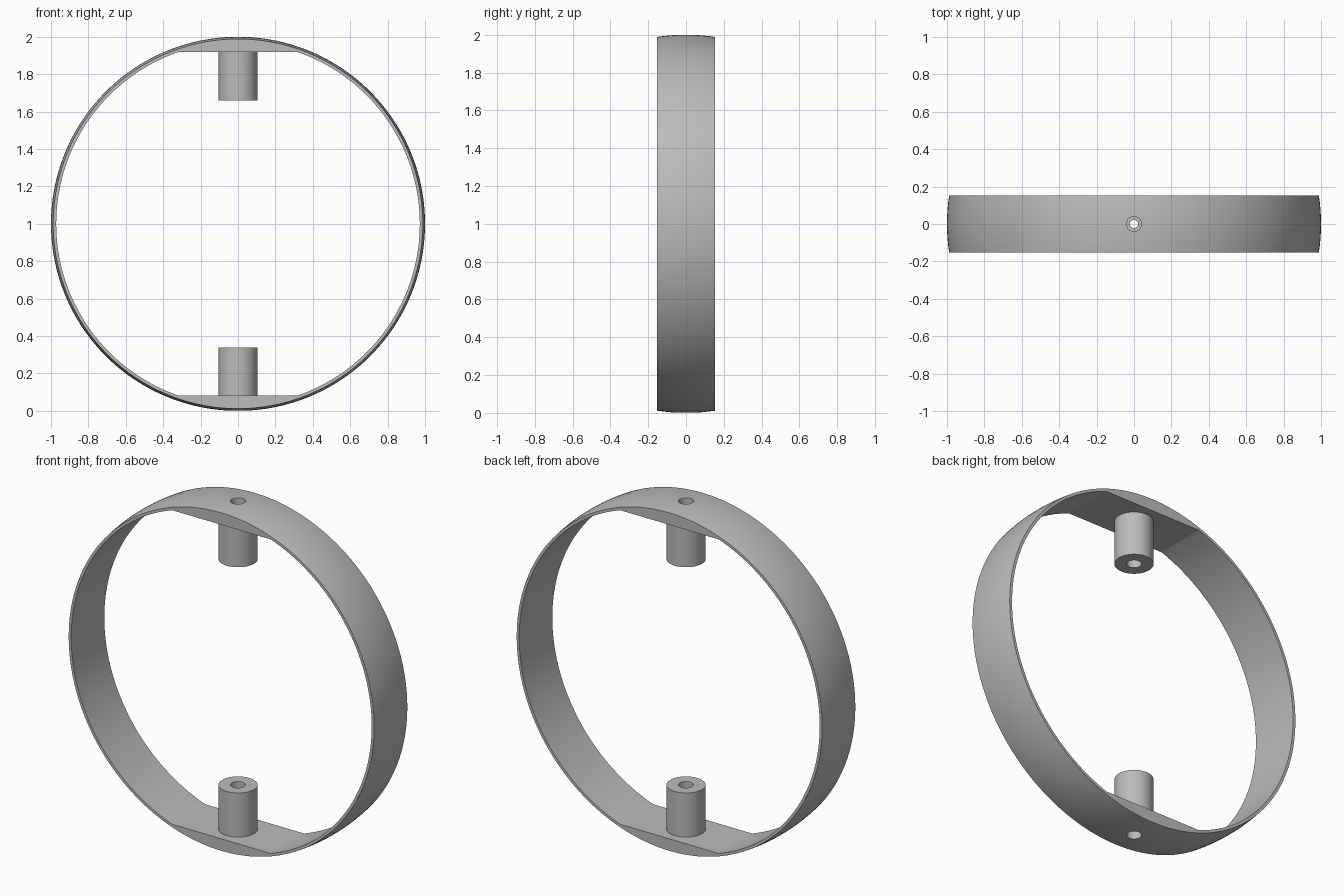
import bpy, bmesh
from math import sin, cos, acos, pi, sqrt, radians

cube = bpy.data.objects.get("Cube")
if cube:
    bpy.data.objects.remove(cube, do_unlink=True)

HALF_WIDTH = 0.153     # half depth of the band
INNER = 0.972          # inner radius of the band
FLAT = 0.918           # distance of the flat pads from the centre
SEGMENTS = 180
ROWS = 10

grey = bpy.data.materials.new("plain grey")
grey.use_nodes = True
grey.diffuse_color = (0.5, 0.5, 0.5, 1)
grey.node_tree.nodes["Principled BSDF"].inputs["Base Color"].default_value = grey.diffuse_color


def make_object(name, bm):
    bmesh.ops.recalc_face_normals(bm, faces=bm.faces)
    mesh = bpy.data.meshes.new(name)
    bm.to_mesh(mesh)
    bm.free()
    mesh.materials.append(grey)
    obj = bpy.data.objects.new(name, mesh)
    bpy.context.collection.objects.link(obj)
    return obj


def bridge_rings(bm, rings):
    """Skin a list of closed vertex rings, each joined to the next."""
    for a, b in zip(rings, rings[1:]):
        n = len(a)
        for i in range(n):
            j = (i + 1) % n
            bm.faces.new((a[i], a[j], b[j], b[i]))


def lathe(name, profile, sides=64):
    """Solid turned around z from (radius, height) pairs, capped at both ends."""
    bm = bmesh.new()
    rings = [[bm.verts.new((r * cos(2 * pi * i / sides), r * sin(2 * pi * i / sides), z))
              for i in range(sides)] for r, z in profile]
    bridge_rings(bm, rings)
    bm.faces.new(rings[0])
    bm.faces.new(rings[-1])
    return make_object(name, bm)


def apply_boolean(target, tool, operation):
    mod = target.modifiers.new("boolean", 'BOOLEAN')
    mod.operation = operation
    mod.solver = 'EXACT'
    mod.object = tool
    bpy.context.view_layer.objects.active = target
    bpy.ops.object.modifier_apply(modifier=mod.name)
    bpy.data.objects.remove(tool, do_unlink=True)


# Band: spherical outside, cylindrical inside with a flat pad at top and bottom
corner = acos(FLAT / INNER)
angles = [2 * pi * i / SEGMENTS for i in range(SEGMENTS)]
angles = sorted(angles + [corner, pi - corner, pi + corner, 2 * pi - corner])
bm = bmesh.new()
rings = []
for k in range(ROWS + 1):
    y = HALF_WIDTH * (2 * k / ROWS - 1)
    r = sqrt(1 - y * y)
    rings.append([bm.verts.new((r * sin(a), y, 1 + r * cos(a))) for a in angles])
for y in (HALF_WIDTH, -HALF_WIDTH):
    ring = []
    for a in angles:
        r = min(INNER, FLAT / max(abs(cos(a)), 0.01))
        ring.append(bm.verts.new((r * sin(a), y, 1 + r * cos(a))))
    rings.append(ring)
bridge_rings(bm, rings + rings[:1])
band = make_object("band_with_posts", bm)

# Posts pointing inwards, each with a stepped bore through the band
for side in (1, -1):
    post = lathe("post", [(0.104, 1 + side * 0.66), (0.104, 1 + side * 0.95)])
    apply_boolean(band, post, 'UNION')
for side in (1, -1):
    steps = [(0.04, 0.6), (0.04, 0.78), (0.022, 0.78), (0.022, 0.86), (0.04, 0.86), (0.04, 1.1)]
    bore = lathe("bore_cutter", [(r, 1 + side * d) for r, d in steps], 40)
    bore.hide_render = True
    apply_boolean(band, bore, 'DIFFERENCE')

bpy.ops.object.select_all(action='DESELECT')
band.select_set(True)
bpy.context.view_layer.objects.active = band
bpy.ops.object.shade_smooth_by_angle(angle=radians(15))
